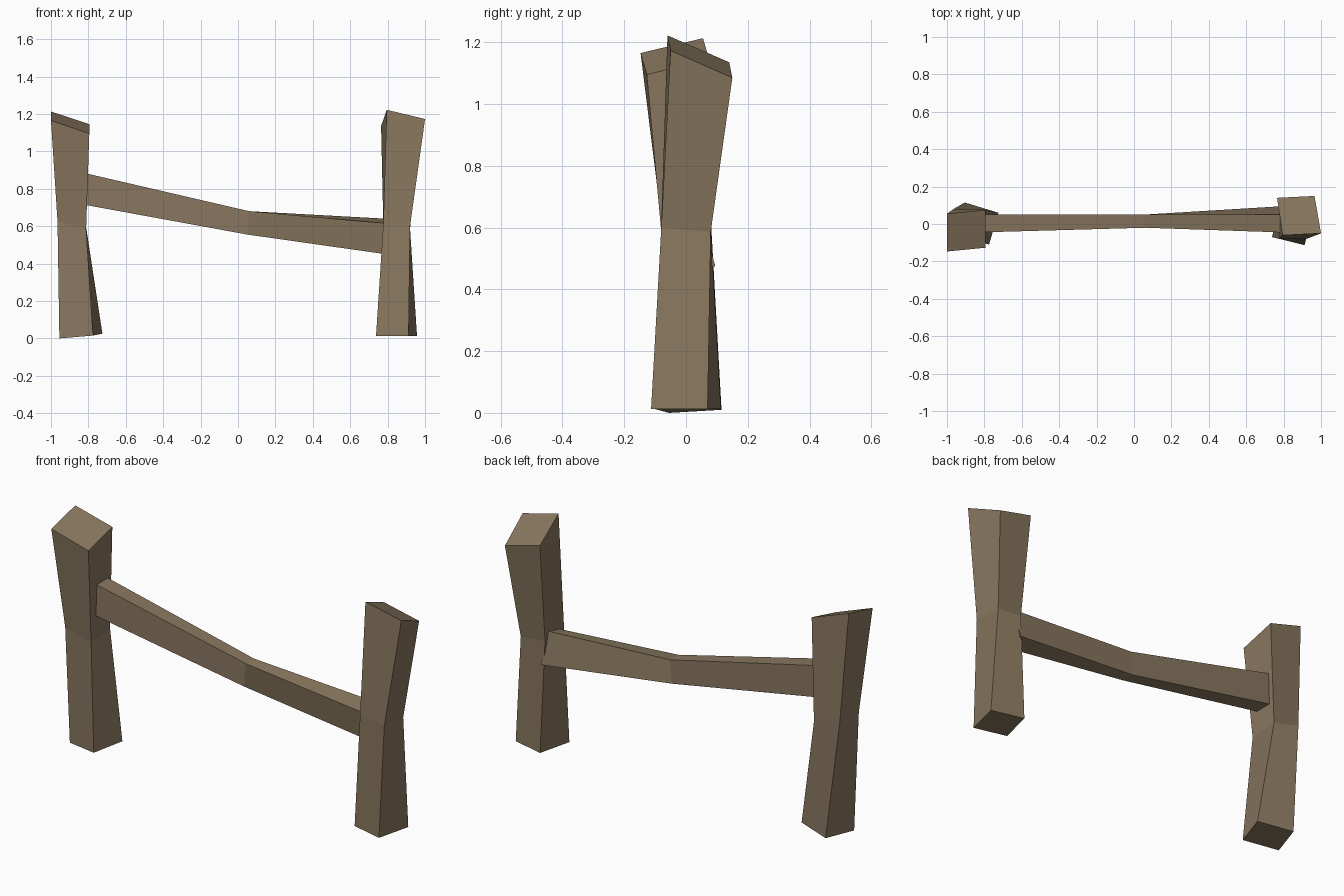
import bpy, bmesh

wood = bpy.data.materials.new("weathered wood")
wood.diffuse_color = (0.25, 0.187, 0.115, 1)


def beam(name, rings):
    """Skin a four-sided beam through a list of hand-hewn cross-sections."""
    bm = bmesh.new()
    loops = [[bm.verts.new(p) for p in ring] for ring in rings]
    for a, b in zip(loops, loops[1:]):
        for i in range(4):
            j = (i + 1) % 4
            bm.faces.new((a[i], a[j], b[j], b[i]))
    bm.faces.new(loops[0][::-1])
    bm.faces.new(loops[-1])
    bmesh.ops.recalc_face_normals(bm, faces=bm.faces)
    mesh = bpy.data.meshes.new(name)
    bm.to_mesh(mesh)
    bm.free()
    mesh.materials.append(wood)
    obj = bpy.data.objects.new(name, mesh)
    bpy.context.collection.objects.link(obj)


# Posts: foot, narrow waist, slanted top (front-left, front-right, back-right, back-left)
beam("left_post", [
    [(-.955, -.055, 0), (-.775, -.11, .015), (-.725, .06, .025), (-.905, .115, .01)],
    [(-.965, -.08, .625), (-.812, -.08, .585), (-.812, .08, .595), (-.965, .08, .635)],
    [(-1, -.147, 1.165), (-.795, -.127, 1.095), (-.795, .075, 1.145), (-1, .055, 1.213)],
])
beam("right_post", [
    [(.738, -.07, .013), (.912, -.113, .013), (.957, .07, .013), (.783, .113, .013)],
    [(.777, -.08, .615), (.92, -.08, .6), (.92, .08, .585), (.777, .08, .6)],
    [(.795, -.06, 1.222), (1, -.05, 1.173), (.965, .15, 1.085), (.765, .14, 1.135)],
])

# Sagging rail, rolled a little at its right end (bottom-front, bottom-back, top-back, top-front)
beam("rail", [
    [(-.825, -.045, .715), (-.825, .05, .715), (-.825, .05, .885), (-.825, -.045, .885)],
    [(.05, -.02, .555), (.05, .05, .555), (.06, .05, .68), (.06, -.02, .68)],
    [(.79, 0, .45), (.79, .095, .475), (.79, .05, .64), (.79, -.045, .615)],
])
